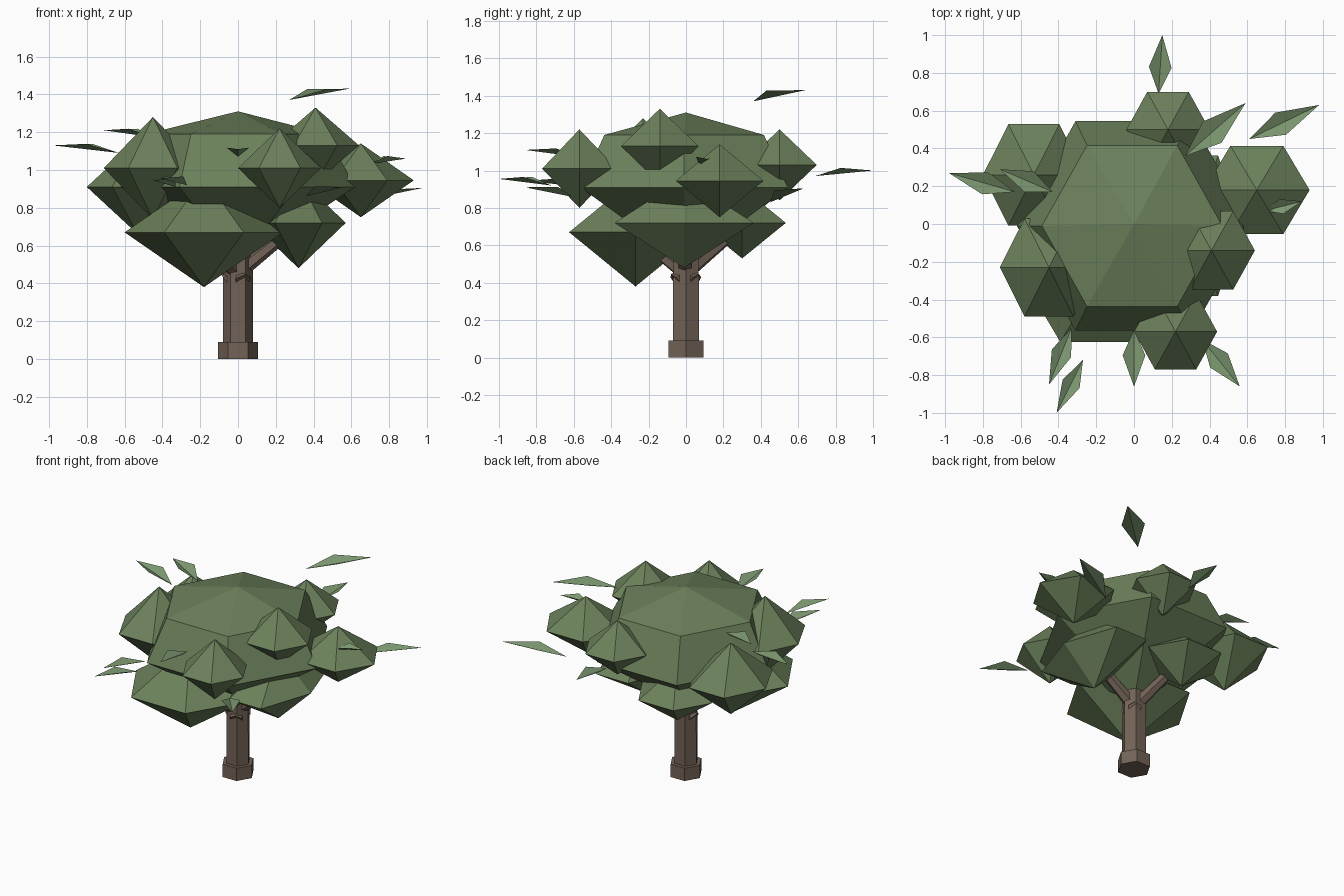
import bpy, math
from mathutils import Vector

if "Cube" in bpy.data.objects:
    bpy.data.objects.remove(bpy.data.objects["Cube"])


def material(name, rgb):
    m = bpy.data.materials.new(name)
    m.diffuse_color = (*rgb, 1)
    m.use_nodes = True
    m.node_tree.nodes["Principled BSDF"].inputs["Base Color"].default_value = m.diffuse_color
    return m


BARK = material("bark", (0.17, 0.125, 0.095))
FOLIAGE = material("foliage", (0.15, 0.22, 0.105))
LEAF = material("leaf", (0.20, 0.31, 0.16))


def mesh_object(name, verts, faces, mat):
    me = bpy.data.meshes.new(name)
    me.from_pydata(verts, [], faces)
    me.materials.append(mat)
    ob = bpy.data.objects.new(name, me)
    bpy.context.collection.objects.link(ob)
    return ob


def clump(name, x, y, rx, ry, bottom, rings, top):
    """Six-sided clump: a bottom tip, rings of (height, scale, dx, dy), a top tip."""
    verts, faces = [(x, y, bottom)], []
    for z, s, dx, dy in rings:
        for i in range(6):
            a = i * math.pi / 3
            verts.append((x + dx + rx * s * math.cos(a), y + dy + ry * s * math.sin(a), z))
    verts.append((x, y, top))
    last = len(verts) - 1
    for i in range(6):
        j = (i + 1) % 6
        faces.append((0, 1 + j, 1 + i))
        for k in range(len(rings) - 1):
            a = 1 + 6 * k
            faces.append((a + i, a + j, a + 6 + j, a + 6 + i))
        faces.append((last - 6 + i, last - 6 + j, last))
    return mesh_object(name, verts, faces, FOLIAGE)


def rod(name, start, end, r1, r2):
    """Six-sided tapered rod between two points."""
    start, end = Vector(start), Vector(end)
    d = end - start
    bpy.ops.mesh.primitive_cone_add(vertices=6, radius1=r1, radius2=r2, depth=d.length,
                                    location=(start + end) / 2)
    ob = bpy.context.object
    ob.name = name
    if abs(d.x) + abs(d.y) > 1e-6:
        ob.rotation_euler = d.to_track_quat('Z', 'Y').to_euler()
    else:
        ob.rotation_euler = (0, 0, math.pi / 6)
    ob.data.materials.append(BARK)
    return ob


def leaf(name, base, tip, width):
    """Kite-shaped leaf folded into a shallow V along its middle."""
    b, t = Vector(base), Vector(tip)
    d = t - b
    side = Vector((-d.y, d.x, 0)).normalized() * width / 2
    mid = b + d * 0.45 + Vector((0, 0, 0.03))
    mesh_object(name, [b, t, mid + side, mid - side], [(0, 1, 2), (0, 3, 1)], LEAF)


# Trunk with its wider foot
rod("trunk_foot", (0, 0, 0), (0, 0, 0.09), 0.107, 0.107)
rod("trunk", (0, 0, 0.02), (0, 0, 0.57), 0.081, 0.078)

# Branches reaching from the trunk into the lower clumps
for i, (x, y, z) in enumerate([(0.28, -0.02, 0.68), (-0.12, 0.27, 0.68), (-0.16, -0.22, 0.62)]):
    h = Vector((x, y)).normalized() * -0.06
    rod(f"branch_{i + 1}", (h.x, h.y, 0.41), (x, y, z), 0.045, 0.03)

# Main crown
clump("crown", 0, 0, 0.62, 0.64, 0.50,
      [(0.91, 1, 0, -0.01), (1.19, 0.77, -0.01, -0.01)], 1.31)

# Side clumps: x, y, z, radius x, radius y, half height
CLUMPS = [
    (-0.18, -0.27, 0.67, 0.42, 0.41, 0.29),
    (0.32, -0.01, 0.72, 0.25, 0.43, 0.24),
    (-0.14, 0.30, 0.72, 0.27, 0.27, 0.19),
    (-0.53, 0.26, 0.91, 0.27, 0.31, 0.25),
    (-0.45, -0.23, 1.01, 0.26, 0.30, 0.27),
    (0.41, -0.14, 1.13, 0.23, 0.24, 0.20),
    (0.65, 0.18, 0.945, 0.28, 0.27, 0.195),
    (0.22, -0.57, 1.01, 0.22, 0.23, 0.21),
    (0.18, 0.50, 1.03, 0.22, 0.23, 0.19),
]
for i, (x, y, z, rx, ry, h) in enumerate(CLUMPS):
    clump(f"clump_{i + 1}", x, y, rx, ry, z - h, [(z, 1, 0, 0)], z + h)

# Loose leaves: base, tip, width
LEAVES = [
    ((0.27, 0.36, 1.37), (0.59, 0.64, 1.43), 0.15),
    ((0.61, 0.45, 0.83), (0.98, 0.63, 0.905), 0.13),
    ((0.13, 0.69, 0.97), (0.15, 1.00, 1.00), 0.12),
    ((-0.63, 0.17, 1.09), (-0.98, 0.27, 1.13), 0.12),
    ((-0.43, 0.17, 1.17), (-0.71, 0.29, 1.21), 0.12),
    ((0.69, 0.07, 1.03), (0.89, 0.12, 1.06), 0.08),
    ((0.00, -0.56, 1.07), (0.00, -0.86, 1.11), 0.12),
    ((0.36, -0.61, 0.86), (0.56, -0.86, 0.91), 0.12),
    ((-0.27, -0.72, 0.92), (-0.41, -1.00, 0.955), 0.10),
    ((-0.33, -0.55, 0.91), (-0.45, -0.85, 0.945), 0.11),
]
for i, (b, t, w) in enumerate(LEAVES):
    leaf(f"leaf_{i + 1}", b, t, w)
